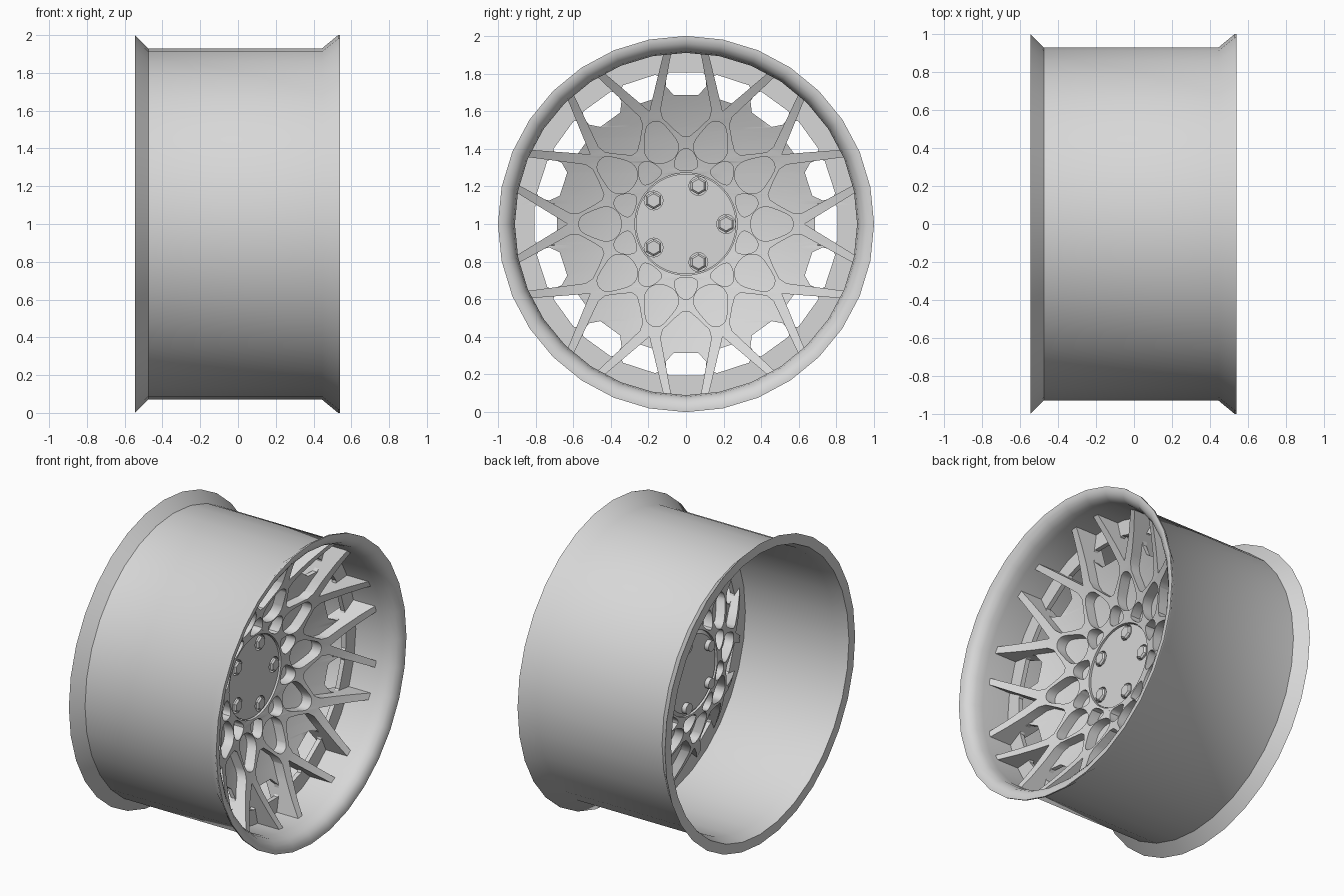
import bpy, bmesh
from math import cos, sin, pi, radians, hypot
from mathutils import Vector

cube = bpy.data.objects.get("Cube")
if cube:
    bpy.data.objects.remove(cube, do_unlink=True)

metal = bpy.data.materials.new("grey_metal")
metal.use_nodes = True
GREY = (0.68, 0.68, 0.68, 1)
metal.diffuse_color = GREY
metal.node_tree.nodes["Principled BSDF"].inputs["Base Color"].default_value = GREY


def finish(name, bm, angle):
    """Turn a bmesh into a grey object with smooth shading and sharp edges."""
    bmesh.ops.recalc_face_normals(bm, faces=bm.faces)
    mesh = bpy.data.meshes.new(name)
    bm.to_mesh(mesh)
    bm.free()
    mesh.materials.append(metal)
    obj = bpy.data.objects.new(name, mesh)
    bpy.context.collection.objects.link(obj)
    bpy.ops.object.select_all(action='DESELECT')
    obj.select_set(True)
    bpy.context.view_layer.objects.active = obj
    bpy.ops.object.shade_smooth_by_angle(angle=radians(angle))


def lathe(name, profile, sides, y=0, z=1, turn=0, closed=True, angle=35):
    """Revolve (x, radius) points around an axis along x."""
    bm = bmesh.new()
    rings = []
    for i in range(sides):
        a = 2 * pi * i / sides + turn
        rings.append([bm.verts.new((x, y + r * cos(a), z + r * sin(a))) for x, r in profile])
    n = len(profile)
    for i in range(sides):
        p, q = rings[i], rings[(i + 1) % sides]
        for j in range(n if closed else n - 1):
            k = (j + 1) % n
            bm.faces.new((p[j], p[k], q[k], q[j]))
    if not closed:
        for end in (0, -1):
            bm.faces.new([ring[end] for ring in rings])
    finish(name, bm, angle)


def polar(r, deg):
    return (r * cos(radians(deg)), r * sin(radians(deg)))


def circle(r, sides, centre=(0, 0)):
    return [(centre[0] + r * cos(2 * pi * i / sides),
             centre[1] + r * sin(2 * pi * i / sides)) for i in range(sides)]


def rounded(points, passes):
    """Cut the corners of a closed outline."""
    for _ in range(passes):
        out = []
        for a, b in zip(points, points[1:] + points[:1]):
            a, b = Vector(a), Vector(b)
            out += [a.lerp(b, 0.25), a.lerp(b, 0.75)]
        points = out
    return points


def opening(half, deg, passes=2):
    """Mirror a half outline of (radial, sideways) points and turn it by deg."""
    loop = half + [(r, -t) for r, t in reversed(half)]
    c, s = cos(radians(deg)), sin(radians(deg))
    return rounded([(r * c - t * s, r * s + t * c) for r, t in loop], passes)


def dish(r):
    return 0.1 + 0.35 * r * r


def plate(name, loops, depth, height):
    """Fill outlines with holes, thicken them, and lift them by a height rule."""
    curve = bpy.data.curves.new(name + "_outline", 'CURVE')
    curve.dimensions = '2D'
    curve.fill_mode = 'BOTH'
    curve.extrude = depth / 2
    for loop in loops:
        spline = curve.splines.new('POLY')
        spline.points.add(len(loop) - 1)
        for point, co in zip(spline.points, loop):
            point.co = (co[0], co[1], 0, 1)
        spline.use_cyclic_u = True
    helper = bpy.data.objects.new(name + "_outline", curve)
    bpy.context.collection.objects.link(helper)
    bpy.context.view_layer.update()
    flat = bpy.data.meshes.new_from_object(
        helper.evaluated_get(bpy.context.evaluated_depsgraph_get()))
    bm = bmesh.new()
    bm.from_mesh(flat)
    bpy.data.objects.remove(helper, do_unlink=True)
    bpy.data.curves.remove(curve)
    bpy.data.meshes.remove(flat)
    bmesh.ops.remove_doubles(bm, verts=bm.verts, dist=0.0002)
    # grid cuts let the flat fill follow the dish
    for axis in ((1, 0, 0), (0, 1, 0)):
        for i in range(-9, 10):
            bmesh.ops.bisect_plane(bm, geom=bm.verts[:] + bm.edges[:] + bm.faces[:],
                                   plane_co=Vector(axis) * i * 0.1, plane_no=axis)
    for v in bm.verts:
        u, w, d = v.co
        v.co = (height(hypot(u, w)) + d - depth / 2, u, 1 + w)
    finish(name, bm, 35)


# Rim barrel with flared lips
lathe("rim_barrel", [
    (-0.545, 1.0), (-0.475, 0.93), (0.445, 0.93), (0.53, 1.0), (0.54, 1.0),
    (0.54, 0.985), (0.533, 0.96), (0.515, 0.935), (0.48, 0.918), (0.43, 0.91),
    (-0.46, 0.91), (-0.545, 0.935)], 32, angle=42)

# Dished face: ten forked spokes with a mesh of openings around the hub
half_fork = [(0.63, 0), (0.92, 10.6), (0.92, 13.2), (0.62, 5.4), (0.575, 5.6),
             (0.504, 11.2), (0.465, 16)]
outline = []
for k in range(10):
    base = 36 * k
    outline += [polar(r, base - a) for r, a in reversed(half_fork[1:])]
    outline += [polar(r, base + a) for r, a in half_fork]
petals = [opening([(0.345, 0.05), (0.41, 0.1), (0.5, 0.07), (0.57, 0.035)], 36 * k)
          for k in range(10)]
small = [opening([(0.285, 0.062), (0.345, 0.06), (0.4, 0.025)], 36 * k + 18)
         for k in range(10)]
plate("spoke_face", [outline, circle(0.272, 48)] + petals + small, 0.165, dish)

# Backing dish close behind the face, flat near the barrel, with chamfered windows
windows = [opening([(0.685, 0.065), (0.73, 0.106), (0.785, 0.11), (0.805, 0.09)], 18 * k, 0)
           for k in range(20)]
plate("backing_dish", [circle(0.92, 64), circle(0.27, 48)] + windows, 0.03,
      lambda r: min(dish(r) - 0.07, 0.23))

# Hub cover with five nut pockets
bolt_spots = [polar(0.213, 72 * k) for k in range(5)]
plate("hub_cover", [circle(0.267, 48)] + [circle(0.05, 20, p) for p in bolt_spots], 0.05,
      lambda r: 0.115)
lathe("hub_core", [(-0.04, 0.25), (-0.02, 0.275), (0.08, 0.275)], 48, closed=False)

# Hexagonal nuts with bolt shanks behind
for i, (y, z) in enumerate(bolt_spots):
    lathe(f"wheel_nut_{i + 1}", [(0.07, 0.047), (0.12, 0.047), (0.13, 0.036)], 6,
          y, 1 + z, pi / 6, closed=False)
    lathe(f"bolt_shank_{i + 1}", [(-0.07, 0.035), (0.0, 0.035)], 16, y, 1 + z, closed=False)
